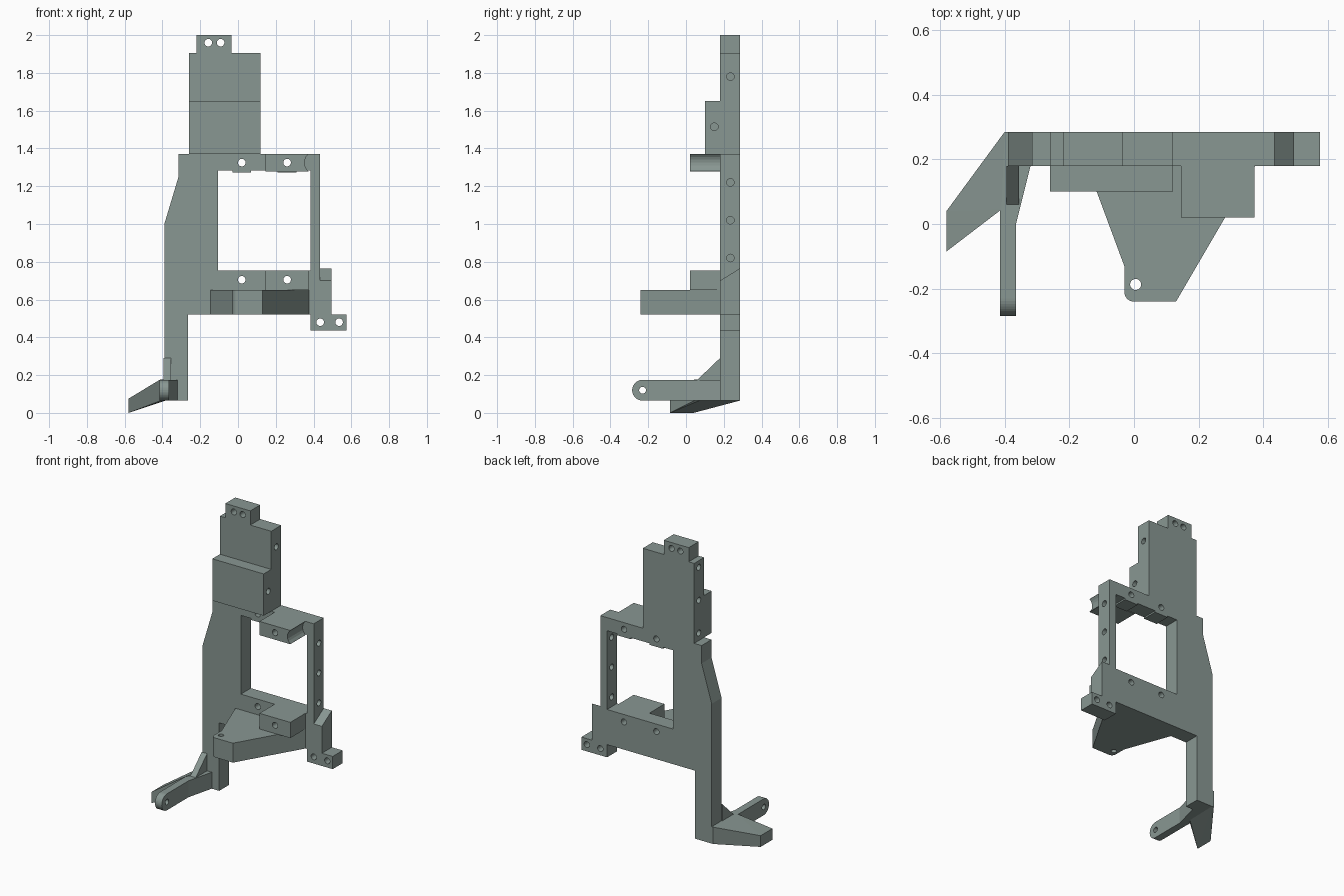
import bpy, bmesh, math
from mathutils import Vector

cube = bpy.data.objects.get("Cube")
if cube:
    bpy.data.objects.remove(cube)

grey = bpy.data.materials.new("grey_green")
grey.use_nodes = True
COLOUR = (0.25, 0.31, 0.29, 1)
grey.diffuse_color = COLOUR
grey.node_tree.nodes["Principled BSDF"].inputs["Base Color"].default_value = COLOUR

FRONT, BACK = 0.18, 0.285
MID = 0.235
HOLE = 0.02


def finish(name, bm):
    bmesh.ops.recalc_face_normals(bm, faces=bm.faces)
    mesh = bpy.data.meshes.new(name)
    bm.to_mesh(mesh)
    bm.free()
    mesh.materials.append(grey)
    obj = bpy.data.objects.new(name, mesh)
    bpy.context.collection.objects.link(obj)
    return obj


def add_prism(bm, points, axis, lo, hi):
    """Extrude a 2D outline along an axis; the outline uses the other two axes in order."""
    def place(p, depth):
        co = list(p)
        co.insert("xyz".index(axis), depth)
        return co
    face = bm.faces.new([bm.verts.new(place(p, lo)) for p in points])
    new = bmesh.ops.extrude_face_region(bm, geom=[face])["geom"]
    for v in new:
        if isinstance(v, bmesh.types.BMVert):
            v.co["xyz".index(axis)] = hi


def prism(name, points, axis, lo, hi):
    bm = bmesh.new()
    add_prism(bm, points, axis, lo, hi)
    return finish(name, bm)


def rect(a0, a1, b0, b1):
    return [(a0, b0), (a1, b0), (a1, b1), (a0, b1)]


def arc(a, b, r, start, end, steps=20):
    return [(a + r * math.cos(math.radians(start + (end - start) * i / steps)),
             b + r * math.sin(math.radians(start + (end - start) * i / steps)))
            for i in range(steps + 1)]


def circle(a, b, r=HOLE):
    return arc(a, b, r, 0, 345, 23)


def cut(obj, cutters):
    """Subtract each (outline, axis, lo, hi) prism from the object."""
    for outline, axis, lo, hi in cutters:
        tool = prism("cutter", outline, axis, lo, hi)
        tool.hide_render = True
        mod = obj.modifiers.new("cut", 'BOOLEAN')
        mod.operation = 'DIFFERENCE'
        mod.solver = 'EXACT'
        mod.object = tool
        bpy.context.view_layer.objects.active = obj
        bpy.ops.object.modifier_apply(modifier=mod.name)
        bpy.data.objects.remove(tool)


# Main upright plate with stepped top, leg and side foot
plate = prism("main_plate", [
    (-0.22, 2), (-0.035, 2), (-0.035, 1.905), (0.12, 1.905), (0.12, 1.37),
    (0.435, 1.37), (0.435, 0.52), (0.575, 0.52), (0.575, 0.435), (0.385, 0.435),
    (0.385, 0.52), (-0.265, 0.52), (-0.265, 0.065), (-0.39, 0.065), (-0.39, 1.0),
    (-0.315, 1.25), (-0.315, 1.37), (-0.26, 1.37), (-0.26, 1.905), (-0.22, 1.905),
], "y", FRONT, BACK)
window = (rect(-0.105, 0.385, 0.755, 1.282), "y", 0, 0.4)
through = [(-0.157, 1.96), (-0.092, 1.96), (0.435, 0.48), (0.535, 0.48)]
through += [(x, z) for x in (0.02, 0.26) for z in (0.705, 1.325)]
cuts = [window] + [(circle(x, z), "y", 0, 0.4) for x, z in through]
cuts += [(circle(MID, z), "x", 0.36, 0.5) for z in (0.82, 1.02, 1.22)]
cuts += [(circle(MID, 1.78), "x", 0.02, 0.2)]
cuts += [(circle(MID, z), "x", -0.3, -0.18) for z in (1.42, 1.64, 1.86)]
cut(plate, cuts)

# Small pads under the window's top rail
for side, x in (("right", 0.02), ("left", 0.26)):
    prism(side + "_rail_pad", rect(x - 0.05, x + 0.05, FRONT, BACK), "z", 1.272, 1.283)

# Thick block on the front of the upper plate
block = prism("upper_block", rect(-0.26, 0.12, 0.10, FRONT), "z", 1.37, 1.65)
cut(block, [(circle(0.15, 1.515), "x", 0.02, 0.2)])

# Paired lugs above and below the window
for name, z0, z1, hole_z in (("upper_lug", 1.278, 1.37, 1.325), ("lower_lug", 0.65, 0.755, 0.705)):
    lug = prism(name, rect(0.145, 0.373, 0.02, FRONT), "z", z0, z1)
    lug_cuts = [(circle(0.26, hole_z), "y", -0.1, 0.3)]
    if name == "upper_lug":
        lug_cuts.append((circle(0.412, 1.325, 0.06), "y", -0.1, 0.3))
    cut(lug, lug_cuts)

# Tapered shelf with a rounded corner
shelf = prism("shelf", [(0.375, FRONT), (-0.145, FRONT), (-0.03, -0.13)]
              + arc(0, -0.21, 0.03, 180, 270, 8)
              + [(0.13, -0.24)], "z", 0.52, 0.65)
cut(shelf, [(circle(0.005, -0.187, 0.017), "z", 0.4, 0.8)])

# Sloped bracket beside the window
prism("side_bracket", [(FRONT, 0.52), (BACK, 0.52), (BACK, 0.765), (FRONT, 0.70)],
      "x", 0.435, 0.495)

# Forward arm with rounded end and pivot hole
arm = prism("forward_arm", [(0.02, 0.175)] + arc(-0.23, 0.12, 0.055, 90, 270)
            + [(0.02, 0.065)], "x", -0.415, -0.365)
cut(arm, [(circle(-0.23, 0.12, 0.018), "x", -0.5, -0.3)])
prism("arm_root", [(-0.415, 0), (-0.365, 0), (-0.32, FRONT), (-0.39, FRONT), (-0.415, 0.05)],
      "z", 0.065, 0.175)
prism("arm_gusset", [(FRONT, 0.29), (0.06, 0.175), (FRONT, 0.175)], "x", -0.395, -0.355)

# Drooping side wing at the base of the leg
bm = bmesh.new()
for x, y, z0, z1 in ((-0.58, -0.085, 0, 0.075), (-0.58, 0.04, 0, 0.075),
                     (-0.41, 0.045, 0.065, 0.178), (-0.39, 0.07, 0.065, 0.178),
                     (-0.40, BACK, 0.065, 0.178), (-0.385, BACK, 0.065, 0.178)):
    for z in (z0, z1):
        bm.verts.new(Vector((x, y, z)))
bmesh.ops.convex_hull(bm, input=bm.verts)
finish("side_wing", bm)
